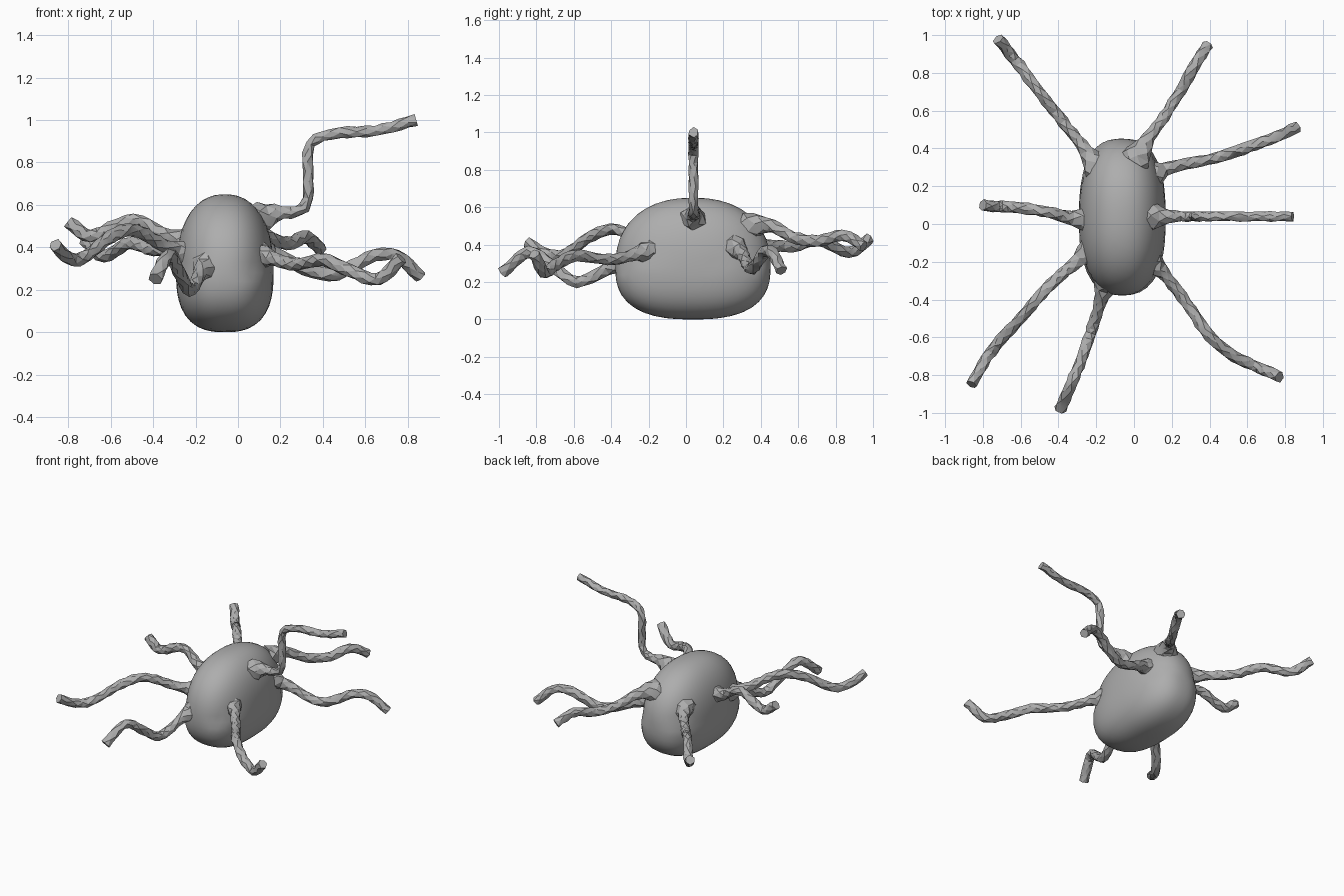
import bpy, bmesh, math, random
from mathutils import Vector

random.seed(4)
old = bpy.data.objects.get("Cube")
if old:
    bpy.data.objects.remove(old, do_unlink=True)

# One plain grey for everything
grey = bpy.data.materials.new("plain_grey")
grey.use_nodes = True
colour = (0.42, 0.42, 0.42, 1)
grey.diffuse_color = colour
grey.node_tree.nodes["Principled BSDF"].inputs["Base Color"].default_value = colour


def finish(bm, name, angle):
    bmesh.ops.recalc_face_normals(bm, faces=bm.faces)
    mesh = bpy.data.meshes.new(name)
    bm.to_mesh(mesh)
    bm.free()
    mesh.materials.append(grey)
    obj = bpy.data.objects.new(name, mesh)
    bpy.context.collection.objects.link(obj)
    bpy.ops.object.select_all(action="DESELECT")
    obj.select_set(True)
    bpy.context.view_layer.objects.active = obj
    bpy.ops.object.shade_smooth_by_angle(angle=math.radians(angle))
    return obj


def body():
    """Boxy egg, flatter below and more domed above."""
    bm = bmesh.new()
    bmesh.ops.create_icosphere(bm, subdivisions=4, radius=1)
    for v in bm.verts:
        p = 2.3 if v.co.z > 0 else 2.6
        v.co /= sum(abs(c) ** p for c in v.co) ** (1 / p)
        height = 0.37 if v.co.z > 0 else 0.28
        v.co = Vector((-0.062 + 0.23 * v.co.x, 0.037 + 0.415 * v.co.y,
                       0.28 + height * v.co.z))
    finish(bm, "body", 30)


def smooth_path(points, step=0.04):
    """Catmull-Rom samples through the points."""
    pts = [Vector(p) for p in points]
    pts = [2 * pts[0] - pts[1]] + pts + [2 * pts[-1] - pts[-2]]
    out = []
    for a, b, c, d in zip(pts, pts[1:], pts[2:], pts[3:]):
        n = max(2, round((c - b).length / step))
        for i in range(n):
            t = i / n
            out.append(0.5 * (2 * b + (c - a) * t + (2 * a - 5 * b + 4 * c - d) * t ** 2
                              + (3 * b - a - 3 * c + d) * t ** 3))
    return out + [pts[-2]]


def tentacle(name, points, radius=0.032, sides=6):
    """Rough faceted tube that flares where it leaves the body."""
    path = smooth_path(points)
    reach = path[-1] - path[0]
    across = Vector((-reach.y, reach.x, 0)).normalized()
    bm = bmesh.new()
    rings, travelled = [], 0
    for i, centre in enumerate(path):
        before, after = path[max(i - 1, 0)], path[min(i + 1, len(path) - 1)]
        travelled += (centre - before).length
        tangent = (after - before).normalized()
        side = (across - tangent * across.dot(tangent)).normalized()
        up = tangent.cross(side)
        size = radius + 0.05 * math.exp(-(travelled / 0.1) ** 2)
        ring = []
        for k in range(sides):
            a = math.tau * (k + 0.5 * (i % 2) + random.uniform(-0.12, 0.12)) / sides
            r = size * random.uniform(0.88, 1.1)
            ring.append(bm.verts.new(centre + r * (side * math.cos(a) + up * math.sin(a))))
        rings.append(ring)
    for i, (low, high) in enumerate(zip(rings, rings[1:])):
        for k in range(sides):
            n = (k + 1) % sides
            # Alternate rings are turned half a step, giving a triangle lattice
            if i % 2:
                bm.faces.new((low[k], high[n], high[k]))
                bm.faces.new((low[k], low[n], high[n]))
            else:
                bm.faces.new((low[k], low[n], high[k]))
                bm.faces.new((low[n], high[n], high[k]))
    bm.faces.new(rings[0])
    bm.faces.new(rings[-1])
    finish(bm, name, 24)


body()

# Raised tentacle on the left side
tentacle("raised_tentacle", [(0.08, 0.04, 0.53), (0.18, 0.04, 0.56), (0.28, 0.04, 0.57),
                             (0.33, 0.04, 0.63), (0.33, 0.04, 0.84), (0.37, 0.04, 0.91),
                             (0.48, 0.04, 0.94), (0.65, 0.04, 0.95), (0.84, 0.04, 1.0)], 0.027)
# Tentacles round the left side
tentacle("left_back_tentacle", [(0.06, 0.24, 0.4), (0.2, 0.3, 0.35), (0.43, 0.35, 0.27),
                                (0.64, 0.42, 0.36), (0.75, 0.46, 0.36), (0.86, 0.51, 0.26)])
tentacle("back_left_tentacle", [(0.0, 0.33, 0.5), (0.08, 0.46, 0.5), (0.16, 0.57, 0.44),
                                (0.25, 0.71, 0.42), (0.32, 0.84, 0.45), (0.39, 0.95, 0.39)])
tentacle("front_left_tentacle", [(0.06, -0.16, 0.38), (0.18, -0.29, 0.34), (0.28, -0.42, 0.32),
                                 (0.4, -0.59, 0.34), (0.53, -0.7, 0.29), (0.66, -0.76, 0.25),
                                 (0.77, -0.81, 0.35)])
# Tentacles round the right side
tentacle("front_tentacle", [(-0.13, -0.27, 0.33), (-0.18, -0.42, 0.27), (-0.23, -0.58, 0.2),
                            (-0.28, -0.72, 0.29), (-0.33, -0.84, 0.36), (-0.39, -0.98, 0.25)])
tentacle("right_front_tentacle", [(-0.2, -0.11, 0.36), (-0.33, -0.22, 0.4), (-0.49, -0.37, 0.48),
                                  (-0.6, -0.5, 0.45), (-0.73, -0.64, 0.35), (-0.8, -0.74, 0.35),
                                  (-0.86, -0.85, 0.41)])
tentacle("right_tentacle", [(-0.2, 0.02, 0.42), (-0.33, 0.03, 0.45), (-0.49, 0.07, 0.53),
                            (-0.66, 0.09, 0.46), (-0.72, 0.09, 0.46), (-0.8, 0.1, 0.52)])
tentacle("back_right_tentacle", [(-0.18, 0.28, 0.42), (-0.28, 0.42, 0.4), (-0.4, 0.57, 0.39),
                                 (-0.51, 0.71, 0.42), (-0.63, 0.87, 0.36), (-0.72, 0.98, 0.43)])
